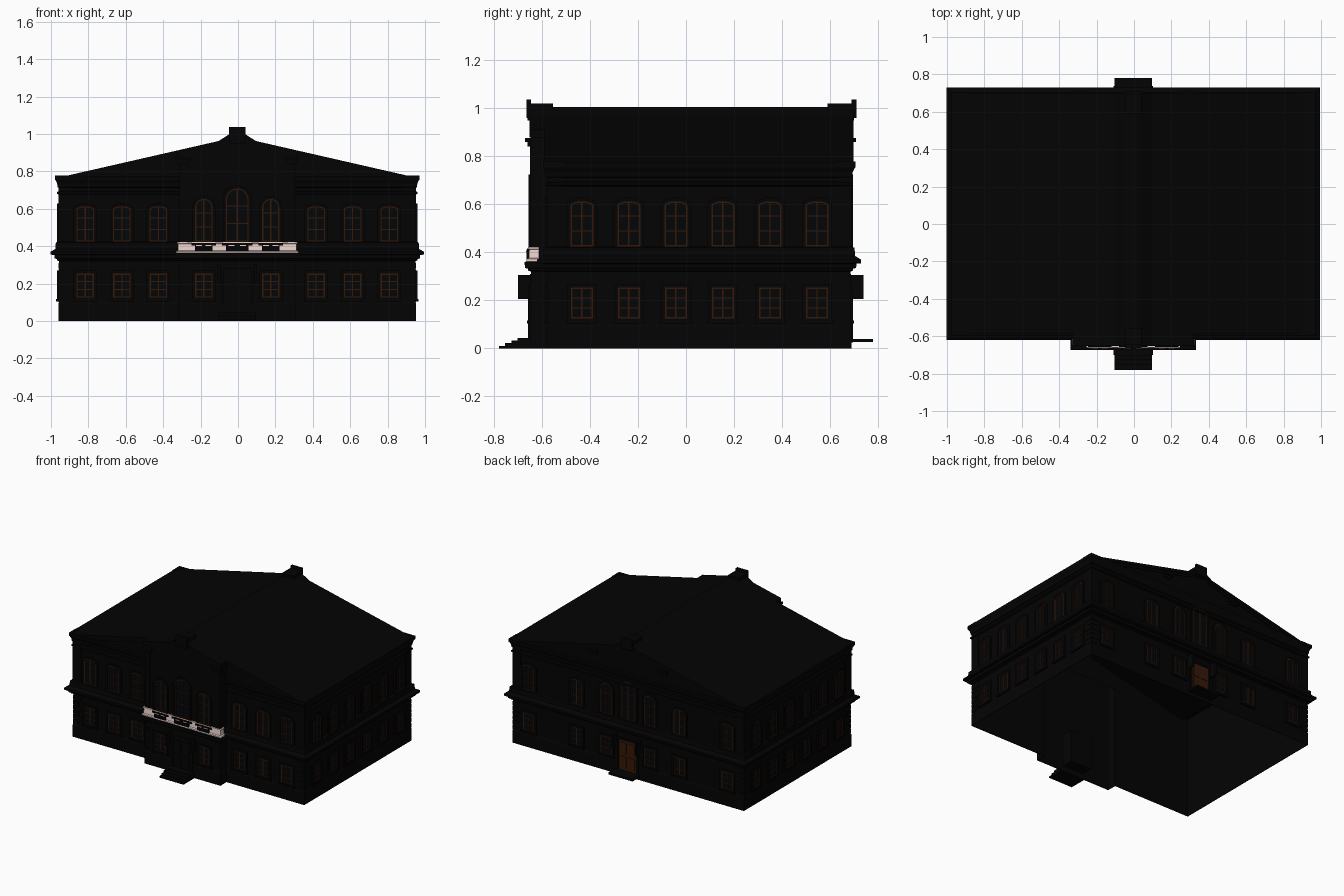
import bpy, bmesh, math
from mathutils import Matrix, Vector

if "Cube" in bpy.data.objects:
    bpy.data.objects.remove(bpy.data.objects["Cube"])

def material(name, *rgb):
    m = bpy.data.materials.new(name)
    m.diffuse_color = (*rgb, 1)
    m.use_nodes = True
    m.node_tree.nodes["Principled BSDF"].inputs["Base Color"].default_value = m.diffuse_color
    return m

DARK = material("dark_stone", .001, .001, .001)
GLASS = material("dark_glass", .001, .0015, .002)
WOOD = material("brown_wood", .035, .009, .002)
PALE = material("pale_stone", .85, .66, .62)
SHIFT = -.004  # the body sits a touch left of centre
parts = {}

def part(name, mat):
    if name not in parts:
        parts[name] = (bmesh.new(), mat)
    return parts[name][0]

def face(bm, pts, M=Matrix()):
    bm.faces.new([bm.verts.new(M @ Vector(p)) for p in pts])

def box(name, mat, x0, x1, y0, y1, z0, z1, M=Matrix()):
    T = M @ Matrix.Translation(((x0+x1)/2, (y0+y1)/2, (z0+z1)/2))
    T = T @ Matrix.Diagonal((abs(x1-x0), abs(y1-y0), z1-z0, 1))
    bmesh.ops.create_cube(part(name, mat), size=1, matrix=T)

def sweep(name, mat, path, profile, closed_path=True, closed_profile=True):
    """Carry an (offset, z) profile along a counterclockwise rectilinear plan."""
    n, k, bm, rows = len(path), len(profile), part(name, mat), []
    dirs = [(Vector(path[(i+1) % n]) - Vector(path[i])).normalized() for i in range(n)]
    normals = [Vector((d.y, -d.x)) for d in dirs]
    for i, p in enumerate(path):
        m = normals[i-1] + normals[i]
        if not closed_path and i in (0, n-1):
            m = normals[min(i, n-2)]
        rows.append([(p[0]+m.x*o, p[1]+m.y*o, z) for o, z in profile])
    for i in range(n if closed_path else n-1):
        a, b = rows[i], rows[(i+1) % n]
        for j in range(k if closed_profile else k-1):
            l = (j+1) % k
            face(bm, [a[j], b[j], b[l], a[l]])
    if not closed_path:
        face(bm, rows[0])
        face(bm, rows[-1][::-1])

def prism(name, mat, poly, y0, y1):
    """Extrude an (x, z) polygon along y."""
    bm = part(name, mat)
    face(bm, [(x, y0, z) for x, z in poly])
    face(bm, [(x, y1, z) for x, z in poly][::-1])
    for i, (x, z) in enumerate(poly):
        u, w = poly[i-1]
        face(bm, [(u, y0, w), (u, y1, w), (x, y1, z), (x, y0, z)])

def outline(w, h, rise, g=0):
    a = w/2 + g
    pts = [(-a, -g), (a, -g)]
    if rise == 0:
        return pts + [(a, h+g), (-a, h+g)]
    arc = [math.pi*i/12 for i in range(13)]
    return pts + [(a*math.cos(t), h-rise+(rise+g)*math.sin(t)) for t in arc]

def ring(name, mat, outer, inner, depth, M):
    bm = part(name, mat)
    for i in range(len(outer)):
        (a, b), (c, d), (e, f), (g, h) = outer[i-1], outer[i], inner[i], inner[i-1]
        face(bm, [(a, -depth, b), (c, -depth, d), (e, -depth, f), (g, -depth, h)], M)
        face(bm, [(a, 0, b), (c, 0, d), (c, -depth, d), (a, -depth, b)], M)
        face(bm, [(g, -depth, h), (e, -depth, f), (e, 0, f), (g, 0, h)], M)

def window(M, z, w, h, rise):
    M = M @ Matrix.Translation((0, 0, z))
    o = outline(w, h, rise)
    ring("window_surrounds", DARK, outline(w, h, rise, .016), o, .010, M)
    ring("window_frames", WOOD, o, outline(w, h, rise, -.006), .006, M)
    face(part("window_glass", GLASS), [(x, -.002, v) for x, v in o], M)
    box("window_frames", WOOD, -.003, .003, -.005, -.001, 0, h, M)
    for t in (.34, .67):
        box("window_frames", WOOD, -w/2, w/2, -.005, -.001, h*t-.002, h*t+.002, M)
    box("window_sills", DARK, -w/2-.02, w/2+.02, -.015, 0, -.022, -.008, M)

# Plan dimensions
X, YF, YB, PX, PY = .953, -.575, .685, .31, -.647
plan = [(-X, YF), (-PX, YF), (-PX, PY), (PX, PY), (PX, YF), (X, YF), (X, YB), (-X, YB)]
around = plan[4:] + plan[:2]
bay = [(-PX, -.612), (-PX, PY), (PX, PY), (PX, -.612)]

# Wall shell, open underneath, with a plinth and mouldings
sweep("walls", DARK, plan, [(0, 0), (0, .765)], True, False)
sweep("plinth", DARK, plan, [(0, 0), (.004, 0), (.004, .09), (0, .1)])
sweep("lower_belt", DARK, plan, [(0, .32), (.012, .325), (.012, .332), (.024, .335), (.026, .361), (0, .362)])
sweep("middle_cornice", DARK, around,
      [(0, .35), (.045, .355), (.045, .37), (.02, .385), (.017, .42), (0, .425)], False)
sweep("frieze_band", DARK, around, [(0, .675), (.01, .68), (.01, .69), (0, .695)], False)
sweep("upper_cornice", DARK, around,
      [(0, .71), (.008, .715), (.01, .735), (.02, .755), (.022, .776), (0, .776)], False)

# Pale balcony wrapping the central bay
sweep("balcony", PALE, bay, [(.001, .363), (.017, .363), (.017, .372), (.008, .376),
                             (.006, .412), (.012, .414), (.012, .423), (.001, .423)], False)
for x, w in ((-.179, .095), (0, .12), (.179, .095)):
    box("balcony_openings", DARK, x-w/2, x+w/2, PY-.018, PY-.002, .372, .413)
    for k in (-.26, .26):
        box("balcony_rail", PALE, x+k*w-.016, x+k*w+.016, PY-.020, PY-.017, .402, .407)

# Roof slab following the kinked gable, and its extension over the bay
half = [(.97, .776), (.91, .777), (.1, .962), (.04, 1.0), (0, 1.006)]
bay_half = [(.325, .910)] + half[2:]

def roof_poly(h, t, drop=0):
    top = [(x, z-drop) for x, z in h + [(-x, z) for x, z in h[-2::-1]]]
    return top + [(x, z-t) for x, z in top[::-1]]

prism("roof", DARK, roof_poly(half, .022), YF-.014, YB+.014)
prism("bay_roof", DARK, roof_poly(bay_half, .03), PY-.006, YF)
prism("main_rake_moulding", DARK, roof_poly(half[1:], .02, .02), YF-.008, YB+.007)

# Gable walls
for y, h in ((YF, half), (YB, half), (PY, [(PX, .905)] + half[2:])):
    p = [(x, y, z-.01) for x, z in h] + [(-x, y, z-.01) for x, z in h[-2::-1]]
    face(part("gable_walls", DARK), p + [(-h[0][0], y, .755), (h[0][0], y, .755)])
for s in (-PX, PX):
    face(part("gable_walls", DARK), [(s, PY, .755), (s, YF, .755), (s, YF, .89), (s, PY, .89)])

# Ridge blocks with taller end plates
for name, y0, y1, e0, e1 in (("front", -.66, -.555, -.665, -.645), ("rear", .59, .70, .69, .71)):
    box(name + "_ridge_block", DARK, -.045, .045, y0, y1, .95, 1.02)
    box(name + "_ridge_plate", DARK, -.045, .045, e0, e1, .96, 1.037)

def corner(name, s, d, y, w, out, z0, z1):
    # two thin leaves keep the shell hollow
    box(name, DARK, s*(X+out), s*(X-w), y-d*out, y, z0, z1)
    box(name, DARK, s*(X+out), s*X, y-d*out, y+d*w, z0, z1)

# Corner pilasters, quoins and bay capitals
for s in (-1, 1):
    for y, d in ((YF, 1), (YB, -1)):
        corner("corner_pilasters", s, d, y, .065, .004, .42, .715)
        corner("corner_caps", s, d, y, .065, .022, .755, .779)
        for i in range(6):
            corner("quoins", s, d, y, .07 if i % 2 else .045, .003, .1+i*.036, .13+i*.036)
    for i in range(6):
        box("quoins", DARK, s*PX, s*(PX-(.045 if i % 2 else .03)), PY-.003, PY, .1+i*.036, .13+i*.036)
    box("bay_pilasters", DARK, s*PX, s*(PX-.04), PY-.004, PY, .42, .86)
    for y, d in ((PY, -1), (YB, 1)):
        box("capitals", DARK, s*(PX+.02), s*(PX-.06), y, y+d*.023, .86, .876)
        box("capitals", DARK, s*(PX+.01), s*(PX-.05), y, y+d*.014, .842, .86)

def place(side, u):
    pos, ang = {"front": ((u, YF, 0), 0), "bay": ((u, PY, 0), 0), "back": ((u, YB, 0), math.pi),
                "right": ((X, u, 0), math.pi/2), "left": ((-X, u, 0), -math.pi/2)}[side]
    return Matrix.Translation(pos) @ Matrix.Rotation(ang, 4, 'Z')

# Windows on all four sides
spots = [("front", s*x) for s in (-1, 1) for x in (.422, .617, .813)]
spots += [("back", s*x) for s in (-1, 1) for x in (.425, .82)]
spots += [(side, .056+(i-2.5)*.196) for side in ("left", "right") for i in range(6)]
for side, u in spots:
    window(place(side, u), .125, .092, .128, 0)
    window(place(side, u), .425, .095, .188, .018)
for side in ("bay", "back"):
    for u in (-.179, .179):
        window(place(side, u), .125, .092, .128, 0)
        window(place(side, u), .425, .092, .228, .046)
    window(place(side, 0), .425, .122, .284, .061)

# Doors, side lanterns and steps
for side, mat in (("bay", DARK), ("back", WOOD)):
    M = place(side, 0)
    box(side + "_door", mat, -.072, .072, -.008, .002, .04, .265, M)
    for s in (-1, 1):
        for z in (.06, .165):
            box(side + "_door", mat, s*.01, s*.06, -.012, -.008, z, z+.085, M)
        box("door_lanterns", DARK, s*.09, s*.105, -.054, 0, .205, .305, M)
    D = M @ Matrix.Translation((0, 0, .04))
    ring("door_surrounds", DARK, outline(.145, .225, 0, .015), outline(.145, .225, 0), .012, D)
box("entrance_recess", DARK, -.09, .09, PY, -.56, .04, .28)
for i in range(4):
    box("front_steps", DARK, -.1, .1, -.78+i*.026, PY, i*.011, (i+1)*.011)
box("rear_step", DARK, -.1, .1, YB, .78, .026, .04)

# Turn every collected part into an object
for name, (bm, mat) in parts.items():
    bmesh.ops.remove_doubles(bm, verts=bm.verts, dist=1e-5)
    bmesh.ops.recalc_face_normals(bm, faces=bm.faces)
    bmesh.ops.translate(bm, vec=(SHIFT, 0, 0), verts=bm.verts)
    me = bpy.data.meshes.new(name)
    bm.to_mesh(me)
    bm.free()
    me.materials.append(mat)
    bpy.context.collection.objects.link(bpy.data.objects.new(name, me))
